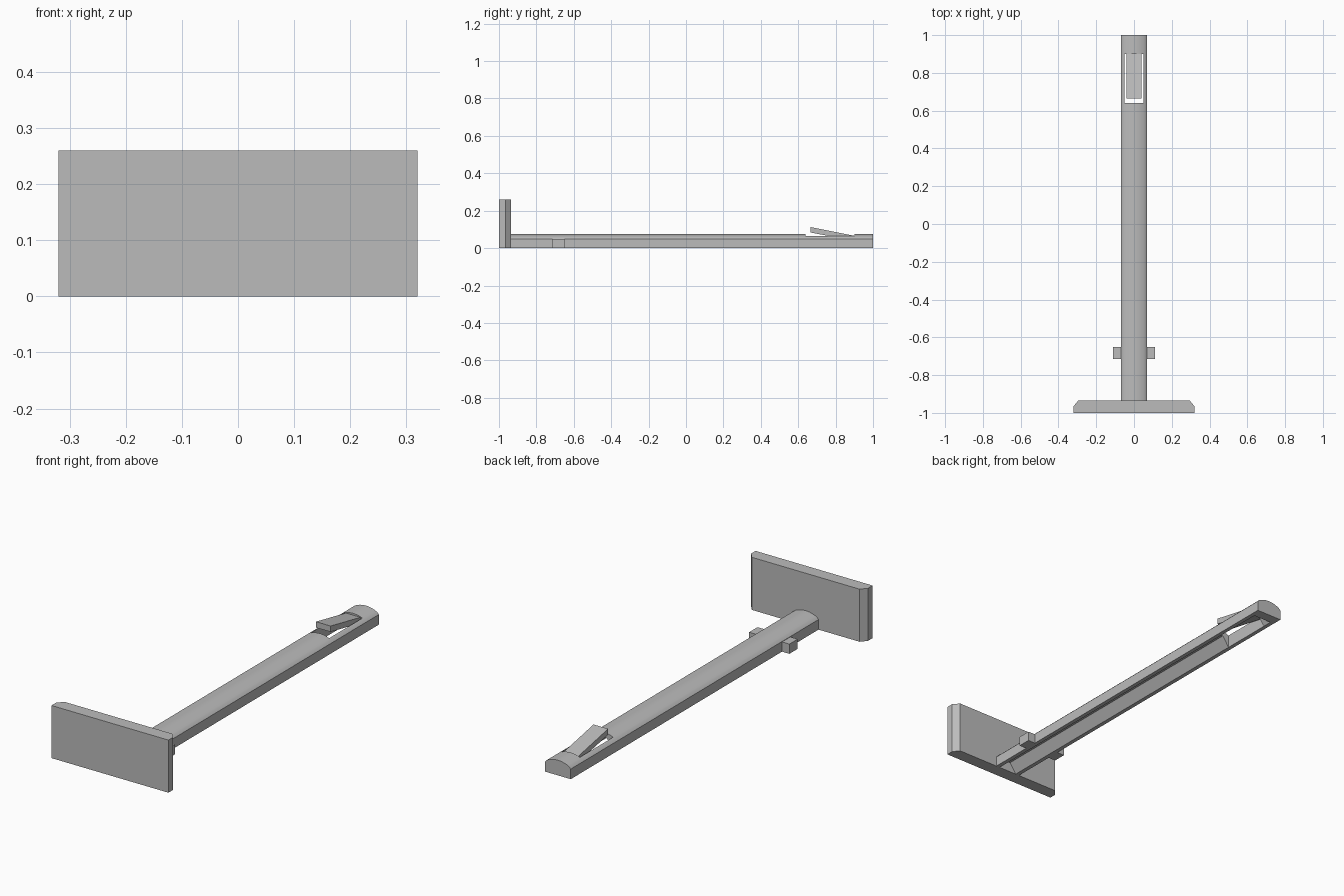
import bpy
import bmesh
import math
from mathutils import Vector

cube = bpy.data.objects.get("Cube")
if cube:
    bpy.data.objects.remove(cube, do_unlink=True)

grey = bpy.data.materials.new("plain grey")
grey.use_nodes = True
GREY = (0.5, 0.5, 0.5, 1.0)
grey.diffuse_color = GREY
grey.node_tree.nodes["Principled BSDF"].inputs["Base Color"].default_value = GREY


def prism(name, profile, place, start, end):
    """Extrude a closed 2D profile; place(u, v, t) maps it into space."""
    bm = bmesh.new()
    face = bm.faces.new([bm.verts.new(place(u, v, start)) for u, v in profile])
    moved = bmesh.ops.extrude_face_region(bm, geom=[face])["geom"]
    shift = Vector(place(0, 0, end)) - Vector(place(0, 0, start))
    bmesh.ops.translate(bm, vec=shift,
                        verts=[g for g in moved if isinstance(g, bmesh.types.BMVert)])
    bmesh.ops.recalc_face_normals(bm, faces=bm.faces)
    mesh = bpy.data.meshes.new(name)
    bm.to_mesh(mesh)
    bm.free()
    mesh.materials.append(grey)
    obj = bpy.data.objects.new(name, mesh)
    bpy.context.collection.objects.link(obj)
    return obj


def along_x(u, v, t):
    return (t, u, v)


def along_y(u, v, t):
    return (u, t, v)


def along_z(u, v, t):
    return (u, v, t)


def rect(u0, u1, v0, v1):
    return [(u0, v0), (u1, v0), (u1, v1), (u0, v1)]


def cut(obj, cutter):
    """Subtract the cutter, bake the result and drop the cutter."""
    cutter.hide_render = True
    mod = obj.modifiers.new("cut", "BOOLEAN")
    mod.operation = "DIFFERENCE"
    mod.solver = "EXACT"
    mod.object = cutter
    deps = bpy.context.evaluated_depsgraph_get()
    mesh = bpy.data.meshes.new_from_object(obj.evaluated_get(deps))
    obj.modifiers.clear()
    obj.data = mesh
    bpy.data.objects.remove(cutter, do_unlink=True)


# End plate with chamfered rear corners
prism("end_plate", [(-0.32, -1), (0.32, -1), (0.32, -0.965), (0.295, -0.935),
                    (-0.295, -0.935), (-0.32, -0.965)], along_z, 0, 0.26)

# Long bar with a domed top
radius, top, half = 0.1275, 0.075, 0.06
sweep = math.asin(half / radius)
STEPS = 16
dome = []
for i in range(STEPS + 1):
    a = sweep * (1 - 2 * i / STEPS)
    dome.append((radius * math.sin(a), top - radius * (1 - math.cos(a))))
section = [(-0.07, 0), (0.07, 0), (0.07, 0.05)] + dome + [(-0.07, 0.05)]
bar = prism("bar", section, along_y, -0.94, 1)

# Tapered groove underneath, closed at the far end
cut(bar, prism("groove_cutter", [(-0.0505, -0.001), (0.0505, -0.001), (0.015, 0.05),
                                 (-0.015, 0.05)], along_y, -0.936, 0.95))
# Window around the spring tongue
cut(bar, prism("window_cutter", rect(-0.05, 0.05, 0.64, 0.9), along_z, -0.1, 0.2))

# Raised spring tongue
prism("spring_tongue", [(0.665, 0.084), (0.665, 0.113), (0.9, 0.066),
                        (0.91, 0.06), (0.91, 0.036)], along_x, -0.04, 0.04)

# Side stops
for side, name in ((1, "left_stop"), (-1, "right_stop")):
    prism(name, rect(-0.715, -0.65, 0, 0.048), along_x, side * 0.065, side * 0.11)

# Smooth the dome only
bpy.ops.object.select_all(action="DESELECT")
bar.select_set(True)
bpy.context.view_layer.objects.active = bar
bpy.ops.object.shade_smooth_by_angle(angle=math.radians(20))
